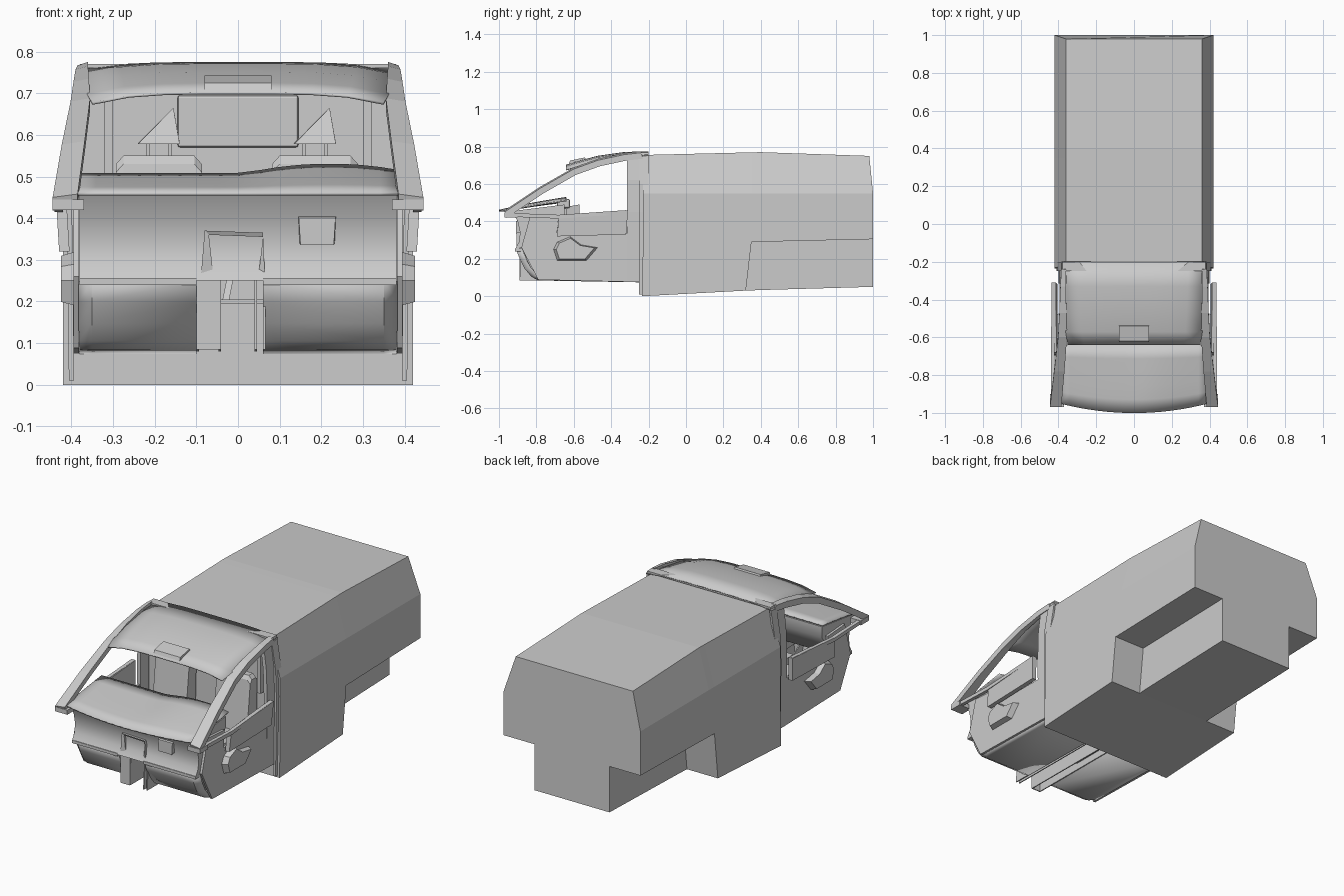
import bpy, bmesh

if "Cube" in bpy.data.objects:
    bpy.data.objects.remove(bpy.data.objects["Cube"])

def make(name, verts, faces, smooth=False, thick=0):
    me = bpy.data.meshes.new(name)
    me.from_pydata(verts, [], faces)
    bm = bmesh.new()
    bm.from_mesh(me)
    bmesh.ops.remove_doubles(bm, verts=bm.verts, dist=1e-4)
    bmesh.ops.recalc_face_normals(bm, faces=bm.faces)
    bm.to_mesh(me)
    bm.free()
    ob = bpy.data.objects.new(name, me)
    bpy.context.collection.objects.link(ob)
    if thick:
        m = ob.modifiers.new("thickness", 'SOLIDIFY')
        m.thickness = thick
        m.offset = 0
    if smooth:
        bpy.ops.object.select_all(action='DESELECT')
        bpy.context.view_layer.objects.active = ob
        ob.select_set(True)
        bpy.ops.object.shade_smooth_by_angle(angle=0.6)
    return ob

def loft(name, rings, closed=True, caps=True, smooth=False, thick=0):
    n = len(rings[0])
    verts = [v for r in rings for v in r]
    faces = []
    for i in range(len(rings) - 1):
        for j in range(n if closed else n - 1):
            k = (j + 1) % n
            faces.append((i*n + j, i*n + k, i*n + n + k, i*n + n + j))
    if caps and closed:
        faces += [tuple(range(n)), tuple(range(len(verts) - n, len(verts)))]
    return make(name, verts, faces, smooth, thick)

def side_prism(name, profile, x0, x1):
    # (y, z) profile pushed along x
    return loft(name, [[(x, y, z) for y, z in profile] for x in (x0, x1)])

def box(name, x0, x1, y0, y1, z0, z1, bevel=0):
    ob = side_prism(name, [(y0, z0), (y1, z0), (y1, z1), (y0, z1)], x0, x1)
    if bevel:
        m = ob.modifiers.new("bevel", 'BEVEL')
        m.width, m.segments = bevel, 2
    return ob

# Cargo body: chamfered roof edges, rear wheel-arch notches
def body_ring(y_low, y_mid, y_top, w, zb, zn, zt):
    half = [(w, y_low, zb), (w, y_mid, zn), (.42, y_mid, zn), (.42, y_mid, .55), (.36, y_top, zt)]
    return half + [(-x, y, z) for x, y, z in reversed(half)]

loft("cargo_body", [
    body_ring(-.235, -.23, -.225, .42, 0.0, .28, .755),
    body_ring(.32, .35, .35, .42, .03, .29, .769),
    body_ring(.32, .35, .35, .23, .03, .29, .769),
    body_ring(.40, .40, .40, .23, .033, .291, .77),
    body_ring(1.0, 1.0, .98, .23, .05, .305, .75)])

# Frame hoop where cab meets cargo body
hoop = [(.40, .01), (.405, .45), (.40, .6), (.375, .765)]
hoop = hoop + [(-x, z) for x, z in reversed(hoop)]
loft("rear_hoop", [[(x, y, z) for x, z in hoop] for y in (-.25, -.2)],
     closed=False, thick=.012)

# Cab roof lining, crowned across its width
roof = [(-.2, .772, .385, .755), (-.33, .768, .378, .742), (-.47, .748, .37, .722),
        (-.57, .722, .362, .695), (-.64, .70, .35, .675)]
loft("cab_roof", [[(w*t/4, y, zc - (zc - ze)*(t/4)**4) for t in range(-4, 5)]
                  for y, zc, w, ze in roof], closed=False, smooth=True, thick=.006)
side_prism("overhead_console", [(-.63, .70), (-.53, .72), (-.54, .742), (-.62, .725)], -.08, .08)

# Dashboard: top sheet with instrument hump
rows = 5
top = []
for i in range(17):
    x = -.39 + .78*i/16
    u = (x/.39)**2
    front = -.95 - .05*(1 - u)
    zr = .505 + .022*max(0, 1 - ((x - .22)/.2)**2)
    top.append([(x, front + (-.64 - front)*t/rows,
                 .458 + (zr - .458)*(t/rows)**.8) for t in range(rows + 1)])
loft("dashboard_top", top, closed=False, smooth=True, thick=.008)
# Dashboard front bulkhead and rear face
dash = [(-.93, .455), (-.90, .40), (-.887, .34), (-.893, .29), (-.915, .25),
        (-.76, .29), (-.69, .37), (-.65, .43), (-.65, .49)]
loft("dashboard_body", [[(x, y, z) for y, z in dash] for x in (-.38, -.2, .2, .38)], smooth=True)
# Centre console, vents and steering column
console = [[(-.09, .25), (.065, .25), (.06, .365), (-.08, .37)],
           [(-.06, .27), (.05, .27), (.06, .355), (-.07, .36)]]
loft("centre_console", [[(x, y, z) for x, z in s] for y, s in ((-.6, console[0]), (-.905, console[0]), (-.90, console[1]), (-.87, console[1]))])
for k in range(3):
    box("console_slot", -.05, .045, -.885, -.87, .28 + .018*k, .288 + .018*k)
loft("steering_column", [[(.19 - w, y, z0), (.19 + w, y, z0), (.19 + w*1.1, y, z1), (.19 - w*1.1, y, z1)]
                         for y, w, z0, z1 in ((-.91, .04, .335, .40), (-.80, .05, .36, .45), (-.57, .045, .42, .49))])
box("instrument_binnacle", .13, .25, -.69, -.62, .47, .52, .01)
box("dash_switches", .28, .36, -.70, -.64, .43, .47)

# Footwells and floor on either side of the open tunnel
foot = [(-.905, .25), (-.885, .2), (-.86, .15), (-.825, .108), (-.79, .088), (-.24, .078)]
for name, xi, xo in (("left_footwell", -.10, -.38), ("right_footwell", .06, .38)):
    xs = [xi, xo*.92, xo]
    loft(name, [[(x, y + (.03 if x == xo else 0), z) for y, z in foot] for x in xs],
         closed=False, smooth=True, thick=.008)
    box(name + "_ledge", min(xi, xo), max(xi, xo), -.915, -.86, .24, .256)
box("tunnel_top", -.1, .06, -.80, -.24, .195, .205)
for x0, x1 in ((-.10, -.094), (-.047, -.041), (.04, .046), (.06, .066)):
    side_prism("tunnel_wall", [(-.89, .085), (-.24, .08), (-.24, .2), (-.8, .2), (-.88, .25)], x0, x1)
box("tunnel_front_plate", -.10, -.041, -.89, -.884, .085, .25)
loft("gear_lever", [[(x - .008, y, z), (x + .008, y, z), (x, y + .012, z)]
                    for x, y, z in ((-.03, -.7, .2), (-.01, -.66, .30))])

# Bulkhead panel behind the seats
box("bulkhead_panel", -.145, .145, -.245, -.23, .57, .695, .006)

# Seats with wedge headrests
for cx in (-.19, .185):
    side_prism("seat_base", [(-.58, .12), (-.28, .12), (-.27, .24), (-.57, .27)], cx - .1, cx + .1)
    back = [(-.335, .24), (-.25, .22), (-.24, .53), (-.255, .55), (-.29, .55), (-.305, .53)]
    loft("seat_back", [[(cx + dx, y, z - (.02 if abs(dx) > .09 and z > .5 else 0)) for y, z in back]
                       for dx in (-.103, -.085, .085, .103)])
    for dx in (-.027, .027):
        box("headrest_post", cx + dx - .004, cx + dx + .004, -.275, -.267, .54, .585)
    make("headrest", [(cx - .05, -.30, .578), (cx + .05, -.30, .578), (cx + .05, -.25, .58),
                      (cx + .035, -.265, .665), (cx - .05, -.25, .58)],
         [(0, 1, 3), (1, 2, 3), (2, 4, 3), (4, 0, 3), (0, 4, 2, 1)], smooth=True)

# Cab sides, mirrored
pillar = [(-.24, .755, .36, .385), (-.33, .745, .36, .39), (-.47, .715, .358, .395),
          (-.60, .668, .355, .402), (-.78, .565, .368, .423), (-.97, .438, .385, .445)]
wall = [(-.79, .088), (-.24, .075), (-.24, .335), (-.69, .335), (-.68, .43), (-.83, .44), (-.88, .26)]
belt = [(-.69, .32), (-.32, .33), (-.31, .46), (-.5, .445), (-.68, .425)]
pocket = [(-.69, .19), (-.53, .19), (-.47, .26), (-.56, .275), (-.62, .32), (-.69, .29), (-.71, .25)]
for s, side in ((-1, "left"), (1, "right")):
    loft(side + "_windscreen_pillar",
         [[(s*a, y, z + .02), (s*b, y, z + .012), (s*b, y + .01, z - .02), (s*a, y + .01, z - .008)]
          for y, z, a, b in pillar])
    box(side + "_pillar_foot", min(s*.37, s*.445), max(s*.37, s*.445), -.97, -.90, .42, .445)
    loft(side + "_door_pillar",
         [[(s*(x - .02), -.315, z), (s*x, -.315, z), (s*x, -.24, z), (s*(x - .02), -.24, z)]
          for z, x in ((.08, .395), (.45, .40), (.62, .395), (.755, .378))])
    side_prism(side + "_cab_side", wall, s*.382, s*.395)
    # Door trim: belt, armrest pocket and window rail
    loft(side + "_door_belt", [[(s*(x + .06*(z - .33)), y, z) for y, z in belt] for x in (.405, .43)])
    loft(side + "_armrest_pocket", [[(s*.39, y, z) for y, z in pocket],
                                    [(s*.425, -.6 + (y + .6)*.85, .25 + (z - .25)*.85) for y, z in pocket]])
    loft(side + "_door_rail", [[(s*x, y, z), (s*(x + .02), y, z), (s*(x + .02), y, z + .02), (s*x, y, z + .02)]
                               for x, y, z in ((.415, -.32, .44), (.42, -.68, .415), (.42, -.95, .425))])
    box(side + "_belt_strip", min(s*.30, s*.32), max(s*.30, s*.32), -.26, -.235, .45, .70)
